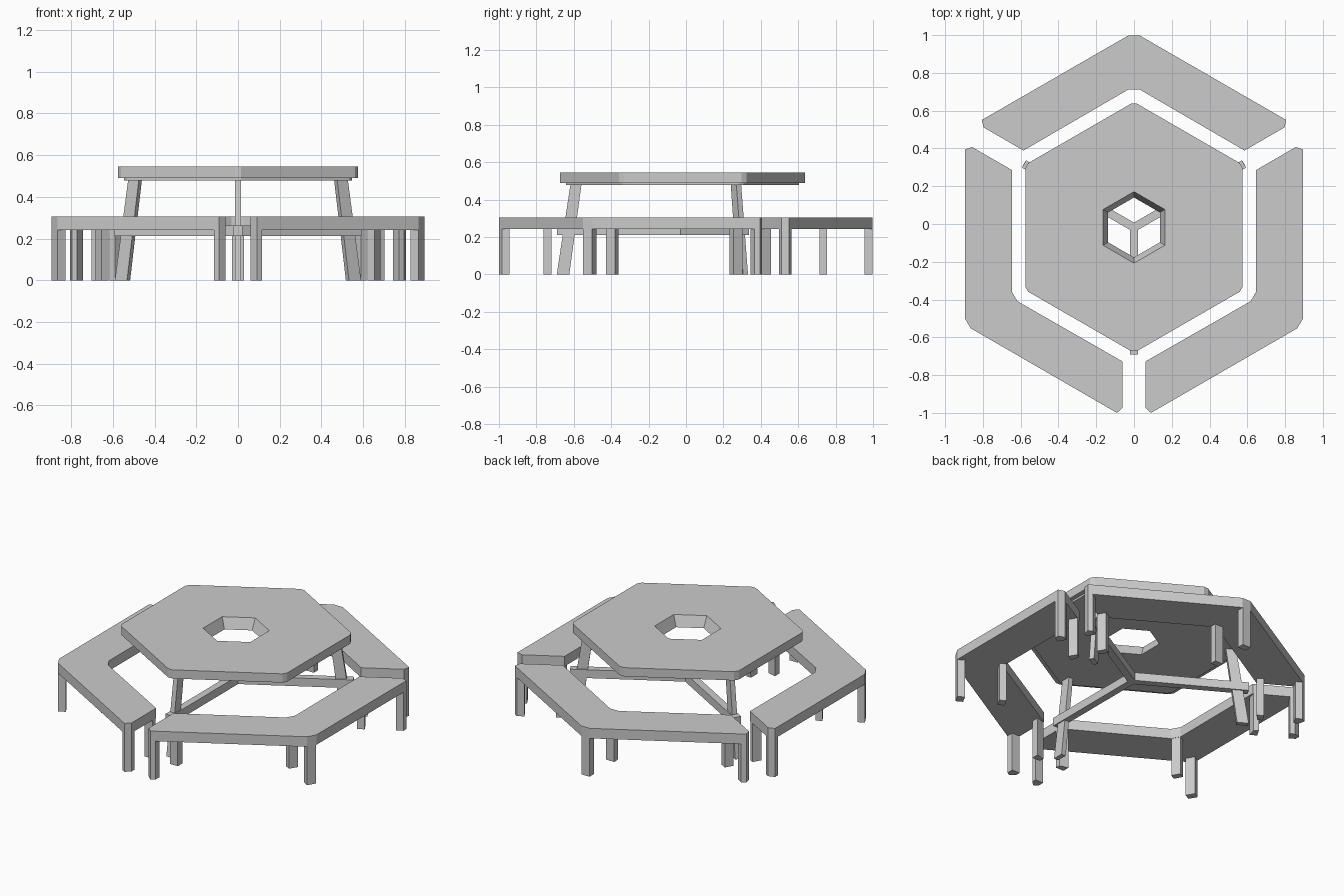
import bpy, bmesh
from math import radians, sin, cos

if "Cube" in bpy.data.objects:
    bpy.data.objects.remove(bpy.data.objects["Cube"])

CY = -0.018                      # y of the three-fold symmetry axis


def polar(r, t, deg):
    """Point at distance r along a direction, shifted sideways by t."""
    a = radians(deg)
    return (r * cos(a) - t * sin(a), r * sin(a) + t * cos(a))


def finish(name, bm):
    bmesh.ops.remove_doubles(bm, verts=bm.verts, dist=1e-5)
    bmesh.ops.recalc_face_normals(bm, faces=bm.faces)
    me = bpy.data.meshes.new(name)
    bm.to_mesh(me)
    bm.free()
    ob = bpy.data.objects.new(name, me)
    ob.location.y = CY
    bpy.context.collection.objects.link(ob)
    return ob


def prism(name, base, z0, z1, top=None):
    """Solid between a base outline and an (optionally shifted) top outline."""
    bm = bmesh.new()
    lo = [bm.verts.new((x, y, z0)) for x, y in base]
    hi = [bm.verts.new((x, y, z1)) for x, y in (top or base)]
    bm.faces.new(lo[::-1])
    bm.faces.new(hi)
    n = len(lo)
    for i in range(n):
        j = (i + 1) % n
        bm.faces.new((lo[i], lo[j], hi[j], hi[i]))
    return finish(name, bm)


def hexagon(apothem, chamfer):
    """Hexagon with a point towards +y and small corner flats."""
    r = apothem / cos(radians(30)) - chamfer * 0.577
    return [polar(r, t, 30 + 60 * k) for k in range(6) for t in (-chamfer, chamfer)]


# table top: closed loft round the stepped section and the tapered hole
sections = [(0.575, 0.015, 0.545), (0.575, 0.015, 0.49), (0.547, 0.015, 0.49),
            (0.547, 0.015, 0.478), (0.137, 0, 0.478), (0.164, 0, 0.545)]
bm = bmesh.new()
rings = [[bm.verts.new((x, y, z)) for x, y in hexagon(a, c)] for a, c, z in sections]
for i, ring in enumerate(rings):
    nxt = rings[(i + 1) % len(rings)]
    for k in range(12):
        m = (k + 1) % 12
        bm.faces.new((ring[k], ring[m], nxt[m], nxt[k]))
bmesh.ops.remove_doubles(bm, verts=bm.verts, dist=1e-5)
finish("table_top", bm)

# three-armed brace under the table
arms = []
for d in (30, 150, 270):
    arms += [polar(0.672, -0.022, d), polar(0.672, 0.022, d), polar(0.0254, 0, d + 60)]
prism("brace", arms, 0.212, 0.264)

# outlines in (radius, sideways) pairs
BENCH_END = [(0.71, 0.06), (0.955, 0.06), (0.982, 0.09)]
END_OUTER = [(0.925, 0.06), (0.955, 0.06), (0.982, 0.09), (0.967, 0.115), (0.925, 0.115)]
END_INNER = [(0.715, 0.06), (0.745, 0.06), (0.745, 0.115), (0.70, 0.115)]


def rect(r0, r1, w):
    return [(r0, -w), (r1, -w), (r1, w), (r0, w)]


def place(pairs, deg, side=1):
    return [polar(r, t * side, deg) for r, t in pairs]


for k in range(3):
    n = k + 1
    mid = 90 + 120 * k           # direction of this bench's corner
    # slanted table leg
    prism(f"table_leg_{n}", place(rect(0.606, 0.673, 0.015), mid - 60), 0, 0.48,
          place(rect(0.541, 0.600, 0.015), mid - 60))
    # V-shaped bench seat
    seat = (place(BENCH_END, mid - 60) + place([(1.016, -0.03), (1.016, 0.03)], mid)
            + place(BENCH_END[::-1], mid + 60, -1)
            + place([(0.73, 0.03), (0.73, -0.03)], mid))
    prism(f"bench_seat_{n}", seat, 0.242, 0.305)
    # bench legs at the corner and at both ends
    prism(f"corner_outer_leg_{n}", place(rect(0.972, 1.016, 0.028), mid), 0, 0.242)
    prism(f"corner_inner_leg_{n}", place(rect(0.732, 0.772, 0.028), mid), 0, 0.242)
    for side, label in ((1, "a"), (-1, "b")):
        d = mid - 60 * side
        prism(f"end_outer_leg_{n}{label}", place(END_OUTER, d, side), 0, 0.242)
        prism(f"end_inner_leg_{n}{label}", place(END_INNER, d, side), 0, 0.242)
